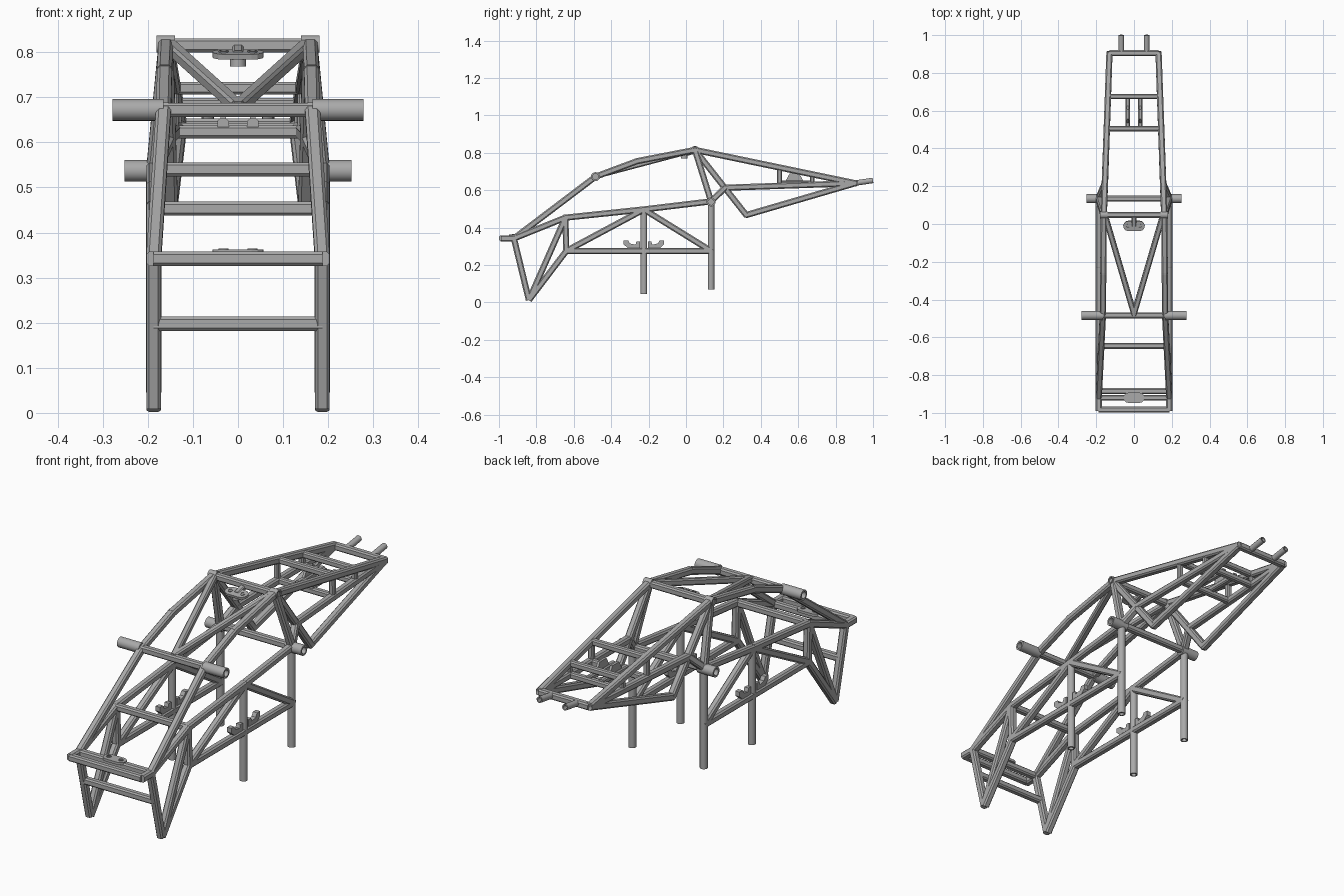
import bpy, bmesh, math
from mathutils import Vector, Matrix

if "Cube" in bpy.data.objects:
    bpy.data.objects.remove(bpy.data.objects["Cube"])

steel = bpy.data.materials.new("bare grey steel")
steel.use_nodes = True
GREY = (0.40, 0.40, 0.40, 1)
steel.diffuse_color = GREY
steel.node_tree.nodes["Principled BSDF"].inputs["Base Color"].default_value = GREY

HALF = 0.0165  # half width of the frame bars


def finish(bm, name):
    bmesh.ops.recalc_face_normals(bm, faces=bm.faces)
    mesh = bpy.data.meshes.new(name)
    bm.to_mesh(mesh)
    bm.free()
    mesh.materials.append(steel)
    ob = bpy.data.objects.new(name, mesh)
    bpy.context.collection.objects.link(ob)
    return ob


def axes(a, b):
    """Matrix whose z runs from a to b, x staying sideways when possible."""
    w = (b - a).normalized()
    ref = Vector((0, 1, 0)) if abs(w.x) > 0.9 else Vector((1, 0, 0))
    u = (ref - w * ref.dot(w)).normalized()
    m = Matrix((u, w.cross(u), w)).transposed().to_4x4()
    m.translation = a
    return m


def plate(name, outline, thick, matrix):
    """Flat outline extruded to a plate centred on its plane."""
    bm = bmesh.new()
    low = [bm.verts.new((x, y, -thick / 2)) for x, y in outline]
    high = [bm.verts.new((x, y, thick / 2)) for x, y in outline]
    bm.faces.new(low[::-1])
    bm.faces.new(high)
    for i in range(len(low)):
        j = (i + 1) % len(low)
        bm.faces.new((low[i], low[j], high[j], high[i]))
    bm.transform(matrix)
    return finish(bm, name)


def bar(name, a, b, h=HALF, ext=0.006):
    """Square bar with chamfered edges."""
    a, b = Vector(a), Vector(b)
    length, c = (b - a).length, h * 0.6
    outline = [(h, c), (c, h), (-c, h), (-h, c), (-h, -c), (-c, -h), (c, -h), (h, -c)]
    plate(name, outline, length + 2 * ext, axes(a, b) @ Matrix.Translation((0, 0, length / 2)))


def pipe(name, a, b, r, hollow=True):
    """Round pipe with recessed open ends."""
    a, b = Vector(a), Vector(b)
    length = (b - a).length
    bm = bmesh.new()
    bmesh.ops.create_cone(bm, cap_ends=True, segments=24, radius1=r, radius2=r, depth=length)
    if hollow:
        caps = [f for f in bm.faces if len(f.verts) > 4]
        bmesh.ops.inset_region(bm, faces=caps, thickness=r * 0.35)
        caps = [f for f in bm.faces if len(f.verts) > 4]
        for f in bmesh.ops.extrude_discrete_faces(bm, faces=caps)["faces"]:
            for v in f.verts:
                v.co.z *= 0.3
    bm.transform(axes(a, b) @ Matrix.Translation((0, 0, length / 2)))
    ob = finish(bm, name)
    for p in ob.data.polygons:
        p.use_smooth = len(p.vertices) == 4 and abs(p.normal.dot((b - a).normalized())) < 0.5


# Joints of one side of the frame
N = dict(
    bumper=(0.187, -0.983, 0.342), nose=(0.187, -0.92, 0.342), foot=(0.187, -0.84, 0.012),
    knee=(0.187, -0.645, 0.453), sill=(0.187, -0.64, 0.275), brow=(0.165, -0.484, 0.672),
    roof=(0.163, -0.262, 0.755), crown=(0.16, 0.048, 0.815), mid=(0.187, -0.225, 0.497),
    hip=(0.187, 0.134, 0.54), sill_end=(0.187, 0.134, 0.275), haunch=(0.155, 0.209, 0.613),
    belly=(0.15, 0.322, 0.467), tail=(0.13, 0.905, 0.637))

LINKS = """bumper-nose nose-brow nose-knee nose-foot foot-knee foot-sill knee-sill
knee-mid mid-hip sill-sill_end sill-mid mid-sill_end brow-roof roof-crown crown-hip
crown-belly hip-haunch haunch-tail belly-tail crown-tail""".split()


def mix(p, q, y):
    """Point at depth y on the line between two joints."""
    p, q = Vector(N[p]), Vector(N[q])
    return p.lerp(q, (y - p.y) / (q.y - p.y))


def flip(p, s):
    return (p[0] * s, p[1], p[2])


def cross(name, p, h=HALF * 0.95):
    bar(name, flip(p, -1), p, h, 0)


for s, side in ((1, "left"), (-1, "right")):
    for link in LINKS:
        p, q = link.split("-")
        bar(f"{side}_{p}_to_{q}_bar", flip(N[p], s), flip(N[q], s),
            ext=0 if p == "foot" or q == "foot" else 0.006)
    # Posts, open at the bottom
    pipe(f"{side}_middle_post", flip((0.187, -0.225, 0.5), s), flip((0.187, -0.225, 0.045), s), 0.0175)
    pipe(f"{side}_rear_post", flip((0.187, 0.134, 0.54), s), flip((0.187, 0.134, 0.068), s), 0.0175)
    # Side pegs
    pipe(f"{side}_brow_peg", flip((0.165, -0.484, 0.672), s), flip((0.278, -0.484, 0.672), s), 0.024)
    pipe(f"{side}_hip_peg", flip((0.165, 0.134, 0.537), s), flip((0.252, 0.134, 0.537), s), 0.024)
    pipe(f"{side}_crown_boss", flip((0.14, 0.048, 0.818), s), flip((0.181, 0.048, 0.818), s), 0.019)
    # Tail pegs and uprights
    pipe(f"{side}_tail_peg", flip((0.067, 0.9, 0.637), s), flip((0.067, 1.0, 0.652), s), 0.0145)
    for y in (0.5, 0.675):
        bar(f"{side}_tail_upright", flip(mix("haunch", "tail", y), s),
            flip(mix("crown", "tail", y), s), 0.0125)
    # Roof diagonal
    bar(f"{side}_roof_diagonal", flip((0.15, 0.035, 0.813), s), (0, -0.475, 0.678), 0.015)
    # Tail runners with lugs
    bar(f"{side}_tail_runner", (0.033 * s, 0.5, 0.64), (0.033 * s, 0.675, 0.64), 0.0125)
    upright = Matrix(((0, 0, 1, 0.033 * s), (1, 0, 0, 0), (0, 1, 0, 0), (0, 0, 0, 1)))
    plate(f"{side}_tail_lug", [(0.53, 0.645), (0.63, 0.645), (0.605, 0.69), (0.555, 0.69)], 0.012, upright)
    # Stepped brackets on the sill
    for d, end in ((-1, "front"), (1, "rear")):
        m = Matrix(((0, 0, 1, 0.187 * s), (d, 0, 0, -0.225), (0, 1, 0, 0), (0, 0, 0, 1)))
        plate(f"{side}_{end}_sill_bracket",
              [(0.022, 0.285), (0.08, 0.285), (0.108, 0.31), (0.108, 0.332), (0.085, 0.332),
               (0.075, 0.315), (0.045, 0.308), (0.04, 0.325), (0.022, 0.325)], 0.022, m)

# Cross bars
for joint in ("bumper", "nose", "knee", "brow", "crown", "hip", "tail"):
    cross(f"{joint}_cross_bar", N[joint])
cross("leg_cross_bar", mix("nose", "foot", -0.885))
for y in (0.505, 0.675):
    cross("upper_tail_cross_bar", mix("crown", "tail", y), 0.014)
    cross("lower_tail_cross_bar", mix("haunch", "tail", y), 0.014)


def lobed(w, r):
    """Plate outline with two rounded ends."""
    pts = []
    for c, start in ((w - r, -90), (r - w, 90)):
        for k in range(7):
            t = math.radians(start + 30 * k)
            pts.append((c + r * math.cos(t), r * math.sin(t)))
    return pts


# Mounting plates with raised washers
def mount(name, centre, tilt):
    m = Matrix.Translation(centre) @ Matrix.Rotation(tilt, 4, "X")
    plate(name + "_plate", lobed(0.057, 0.027), 0.012, m)
    for s in (-1, 1):
        pipe(name + "_washer", m @ Vector((0.032 * s, 0, -0.008)), m @ Vector((0.032 * s, 0, 0.009)), 0.011)


mount("nose_mount", (0, -0.92, 0.356), 0)
mount("roof_mount", (0, -0.01, 0.795), math.radians(12))
bar("roof_mount_arm", (0, 0.048, 0.808), (0, -0.005, 0.793), 0.0125)
pipe("roof_mount_knob", (0, -0.01, 0.768), (0, -0.01, 0.795), 0.018, False)
